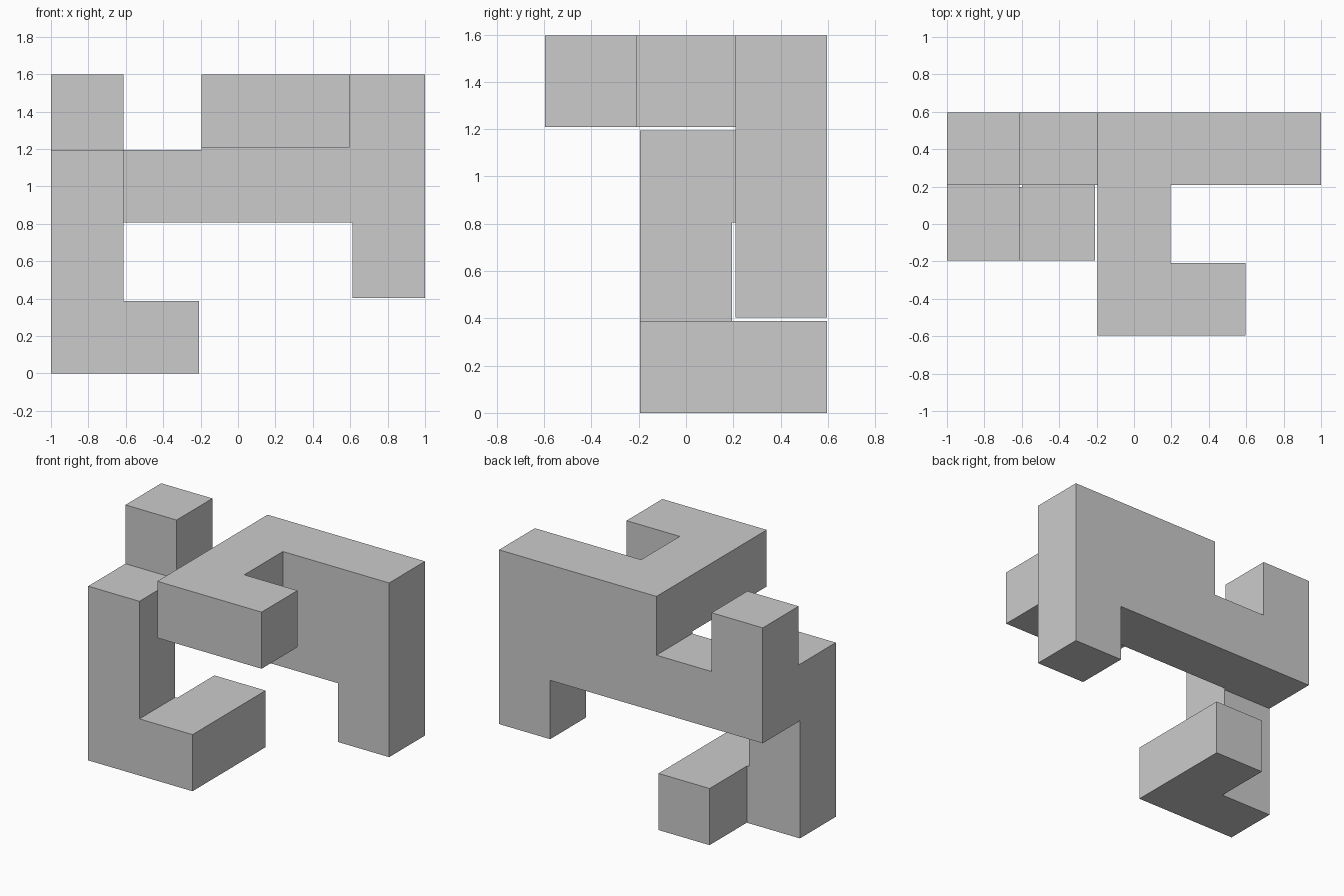
import bpy, bmesh, math
from itertools import product

if "Cube" in bpy.data.objects:
    bpy.data.objects.remove(bpy.data.objects["Cube"])

INSET = 0.0075                      # clearance on every outer face
CELL = (2 + 2 * INSET) / 5          # cube unit: the piece is 5 x 3 x 4 cells
DIMS = (5, 3, 4)
ORIGIN = (-2.5 * CELL, -1.5 * CELL, -INSET)

# Straight runs as inclusive cell ranges: (first cell, last cell)
RUNS = [
    ((0, 2, 2), (4, 2, 2)),   # long back beam
    ((2, 2, 2), (4, 2, 3)),   # raised slab on the beam
    ((4, 2, 1), (4, 2, 3)),   # right leg
    ((0, 2, 2), (0, 2, 3)),   # left top stub
    ((0, 1, 2), (0, 2, 2)),   # joint to front column
    ((0, 1, 0), (0, 1, 2)),   # front left column
    ((0, 1, 0), (1, 1, 0)),   # foot, sideways
    ((1, 1, 0), (1, 2, 0)),   # foot, backwards
    ((2, 0, 3), (2, 2, 3)),   # top arm
    ((2, 0, 3), (3, 0, 3)),   # arm hook
]


def planes(axis):
    """Cut planes just either side of each cell border."""
    return [ORIGIN[axis] + k * CELL + s * INSET
            for k in range(DIMS[axis] + 1) for s in (-1, 1)]


# Fill fine grid blocks covered by each inset run
solid = set()
for lo, hi in RUNS:
    solid.update(product(*(range(2 * a + 1, 2 * b + 2) for a, b in zip(lo, hi))))

# Skin the filled blocks with their outer faces
P = [planes(a) for a in range(3)]
bm = bmesh.new()
for block in solid:
    for axis, side in product(range(3), (0, 1)):
        near = list(block)
        near[axis] += 2 * side - 1
        if tuple(near) in solid:
            continue
        u, v = (axis + 1) % 3, (axis + 2) % 3
        ring = []
        for du, dv in ((0, 0), (1, 0), (1, 1), (0, 1)):
            i = list(block)
            i[axis] += side
            i[u] += du
            i[v] += dv
            ring.append(bm.verts.new([P[a][i[a]] for a in range(3)]))
        bm.faces.new(ring if side else ring[::-1])

# Weld and merge coplanar faces
bmesh.ops.remove_doubles(bm, verts=bm.verts, dist=1e-4)
bmesh.ops.dissolve_limit(bm, angle_limit=math.radians(1),
                         verts=bm.verts, edges=bm.edges)
mesh = bpy.data.meshes.new("interlocking_puzzle_piece")
bm.to_mesh(mesh)
bm.free()
bpy.context.collection.objects.link(
    bpy.data.objects.new("interlocking_puzzle_piece", mesh))
